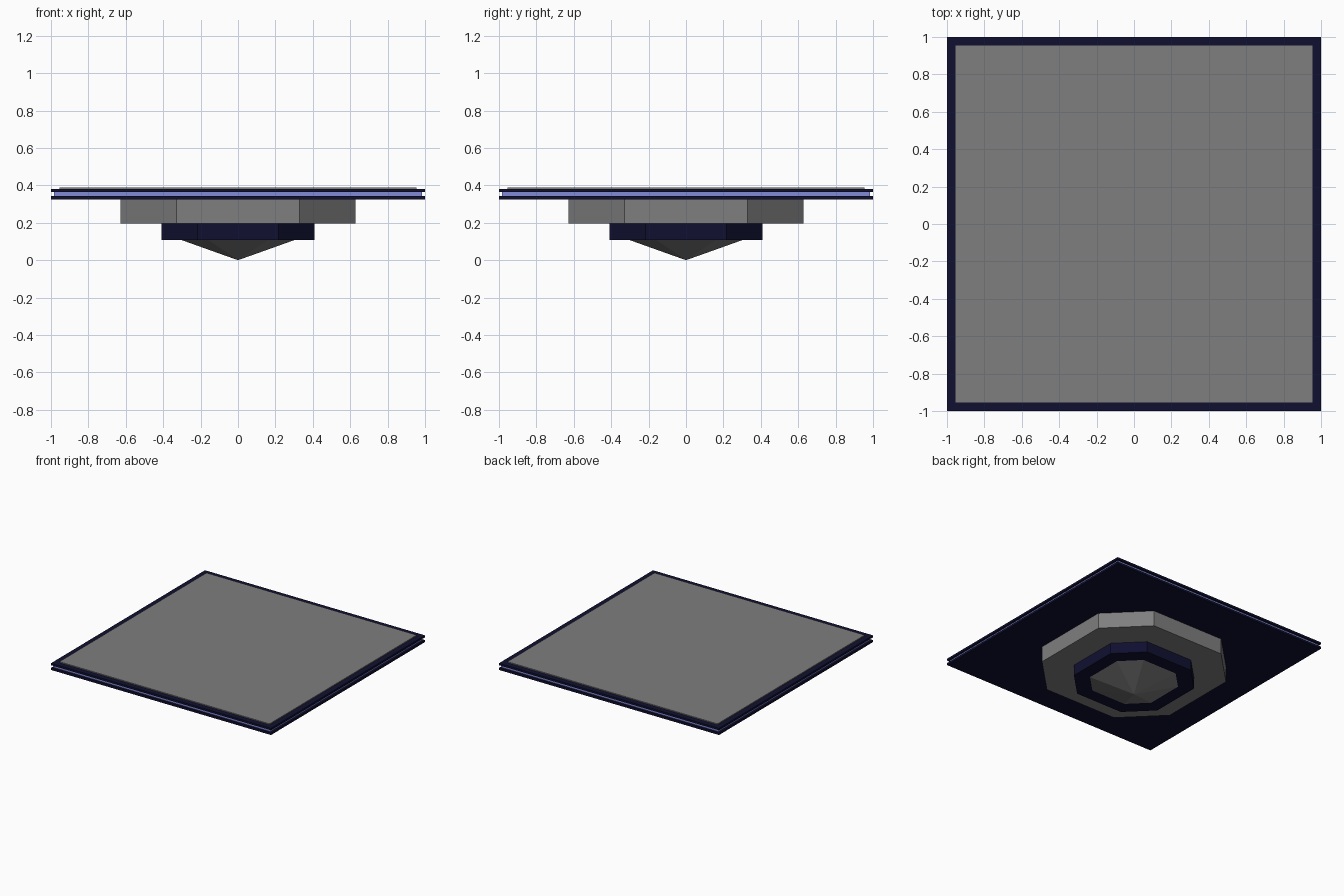
import bpy, bmesh

if "Cube" in bpy.data.objects:
    bpy.data.objects.remove(bpy.data.objects["Cube"])


def material(name, rgb):
    m = bpy.data.materials.new(name)
    m.diffuse_color = (*rgb, 1)
    m.use_nodes = True
    m.node_tree.nodes["Principled BSDF"].inputs["Base Color"].default_value = m.diffuse_color
    return m


GREY = material("stone grey", (0.21, 0.21, 0.21))
NAVY = material("dark navy", (0.005, 0.005, 0.03))
BLUE = material("pale blue", (0.22, 0.26, 0.68))


def square(half):
    return [(-half, -half), (half, -half), (half, half), (-half, half)]


def octagon(half, ratio=0.525):
    # square with cut corners; ratio = flat half-length / half width
    s = half * ratio
    return [(-s, -half), (s, -half), (half, -s), (half, s),
            (s, half), (-s, half), (-half, s), (-half, -s)]


def build(name, outline, z0, z1, mat, tip=False):
    """Prism between z0 and z1, or a downward pyramid with its tip at z0."""
    bm = bmesh.new()
    top = [bm.verts.new((x, y, z1)) for x, y in outline]
    bm.faces.new(top)
    n = len(top)
    if tip:
        apex = bm.verts.new((0, 0, z0))
        for i in range(n):
            bm.faces.new((apex, top[(i + 1) % n], top[i]))
    else:
        low = [bm.verts.new((x, y, z0)) for x, y in outline]
        bm.faces.new(low[::-1])
        for i in range(n):
            j = (i + 1) % n
            bm.faces.new((low[i], low[j], top[j], top[i]))
    bmesh.ops.recalc_face_normals(bm, faces=bm.faces)
    me = bpy.data.meshes.new(name)
    bm.to_mesh(me)
    bm.free()
    me.materials.append(mat)
    ob = bpy.data.objects.new(name, me)
    bpy.context.collection.objects.link(ob)
    return ob


# Platform layers
build("floor_panel", square(0.955), 0.38, 0.388, GREY)
build("upper_plate", square(1.0), 0.364, 0.38, NAVY)
build("light_band", square(0.983), 0.342, 0.364, BLUE)
build("lower_plate", square(1.0), 0.325, 0.342, NAVY)

# Stepped underside
build("wide_base", octagon(0.628), 0.196, 0.325, GREY)
build("narrow_base", octagon(0.41), 0.107, 0.196, NAVY)
build("bottom_point", octagon(0.30), 0.0, 0.107, GREY, tip=True)
